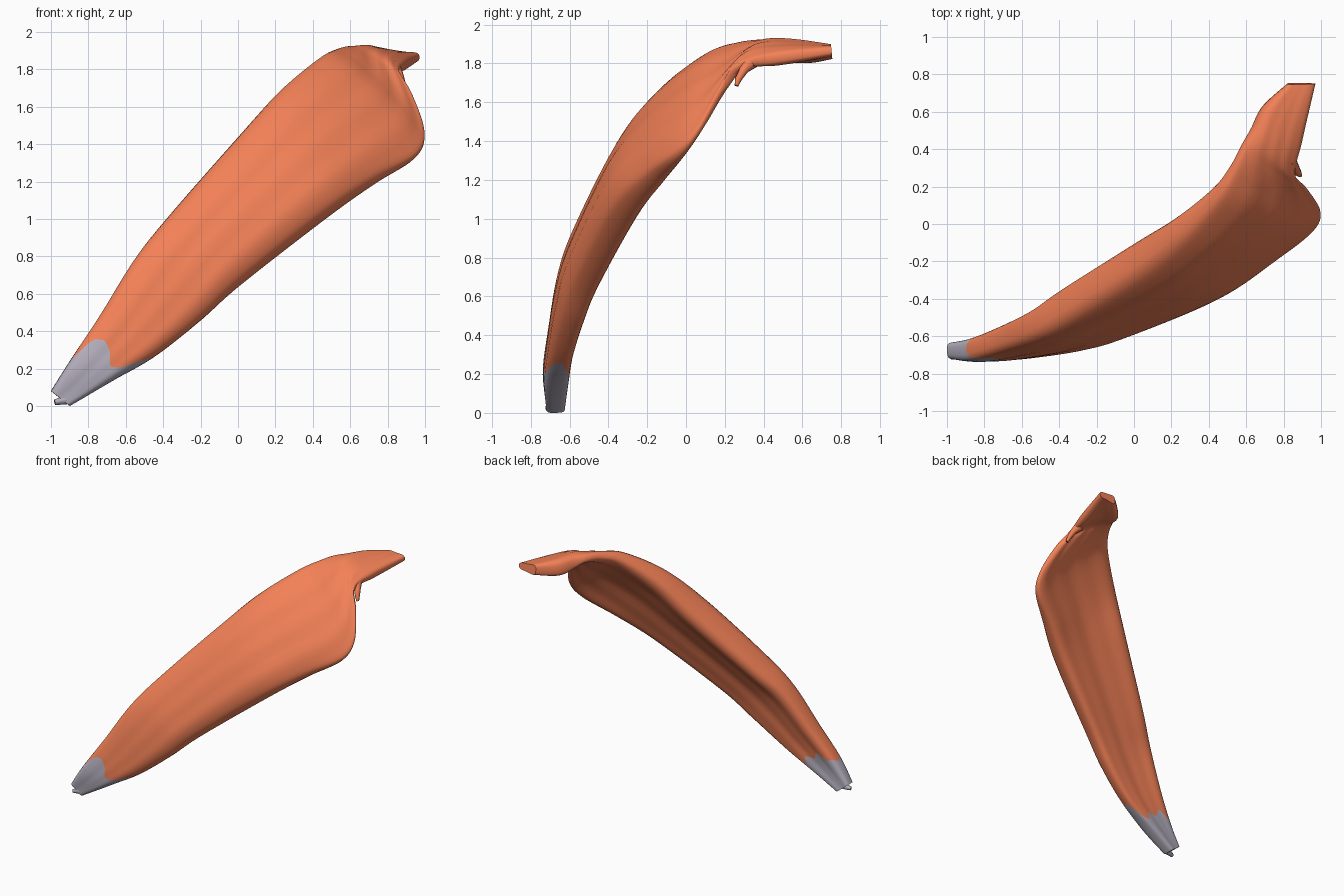
import bpy, bmesh, math
from mathutils import Vector

if "Cube" in bpy.data.objects:
    bpy.data.objects.remove(bpy.data.objects["Cube"])

# Stations along the muscle: upper edge, lower edge, half thickness at each, forward bulge
STATIONS = [
    ((-1.00, -0.68, 0.08), (-0.90, -0.67, 0.00), 0.06, 0.07, 0.00),
    ((-0.90, -0.67, 0.24), (-0.66, -0.66, 0.14), 0.09, 0.09, 0.01),
    ((-0.74, -0.61, 0.48), (-0.44, -0.64, 0.27), 0.115, 0.09, 0.02),
    ((-0.56, -0.53, 0.77), (-0.20, -0.59, 0.46), 0.145, 0.105, 0.03),
    ((-0.39, -0.42, 0.98), (0.02, -0.52, 0.66), 0.175, 0.12, 0.04),
    ((-0.01, -0.18, 1.41), (0.48, -0.33, 1.02), 0.19, 0.135, 0.05),
    ((0.21, -0.03, 1.66), (0.74, -0.17, 1.20), 0.155, 0.11, 0.05),
    ((0.42, 0.16, 1.84), (0.95, -0.03, 1.33), 0.105, 0.06, 0.05),
    ((0.52, 0.30, 1.895), (0.995, 0.07, 1.46), 0.075, 0.035, 0.04),
    ((0.58, 0.42, 1.905), (0.93, 0.18, 1.66), 0.07, 0.03, 0.03),
    ((0.63, 0.51, 1.885), (0.86, 0.27, 1.78), 0.08, 0.035, 0.03),
    ((0.69, 0.63, 1.86), (0.90, 0.45, 1.82), 0.095, 0.055, 0.015),
    ((0.82, 0.75, 1.86), (0.97, 0.75, 1.865), 0.06, 0.035, 0.00),
]
FLAT = [list(a) + list(b) + [ta, tb, g] for a, b, ta, tb, g in STATIONS]
SUB, RING, SEAM = 7, 44, 9
ROWS = (len(FLAT) - 1) * SUB + 1


def spline(row):
    """Catmull-Rom sample of every station value."""
    i = min(int(row // SUB), len(FLAT) - 2)
    t = row / SUB - i
    p0, p1 = FLAT[max(i - 1, 0)], FLAT[i]
    p2, p3 = FLAT[i + 1], FLAT[min(i + 2, len(FLAT) - 1)]
    return [0.5 * (2 * b + (c - a) * t + (2 * a - 5 * b + 4 * c - d) * t * t
                   + (3 * b - a - 3 * c + d) * t ** 3)
            for a, b, c, d in zip(p0, p1, p2, p3)]


def edges(row):
    s = spline(max(0, min(ROWS - 1, row)))
    return Vector(s[:3]), Vector(s[3:6]), s[6:]


def point(row, k):
    """Point k of the rounded cross-section, convex in front, hollow behind."""
    a, b, (ta, tb, bulge) = edges(row)
    a0, b0, _ = edges(row - 3)
    a1, b1, _ = edges(row + 3)
    n = (b - a).cross((a1 + b1) - (a0 + b0)).normalized()
    ang = math.tau * k / RING
    u = 0.5 - 0.5 * math.cos(ang)
    side = math.copysign(abs(math.sin(ang)) ** 0.65, math.sin(ang))
    half = (ta + (tb - ta) * u) * (1 - 0.33 * math.sin(math.pi * u))
    fibre = 0.004 * math.sin(23 * u + 0.05 * row) * math.sin(math.pi * row / ROWS)
    return a.lerp(b, u) + n * (bulge * math.sin(math.pi * u) + half * side + fibre)


# Ragged tendon seam: row shift at points spread evenly round the section
SHIFT = (-2, -1, 2, 2.5, 1.5, -0.5, 0, 3, 4.5, 1, -1, 1.5, 0, 1.5, -1, -1)


def shifted(row, k):
    f = k / RING * len(SHIFT)
    i = int(f)
    s = SHIFT[i] + (SHIFT[(i + 1) % len(SHIFT)] - SHIFT[i]) * (f - i)
    w = row / SEAM if row < SEAM else max(0, 1 - (row - SEAM) / 14)
    return row + s * w


GRID = [[point(shifted(r, k), k) for k in range(RING)] for r in range(ROWS)]


def material(name, rgb):
    m = bpy.data.materials.new(name)
    m.diffuse_color = (*rgb, 1)
    m.use_nodes = True
    m.node_tree.nodes["Principled BSDF"].inputs["Base Color"].default_value = m.diffuse_color
    return m


def strip(name, mat, first, last, cap):
    """Skin the section rings first..last and close the ring at cap."""
    bm = bmesh.new()
    vs = [[bm.verts.new(p) for p in ring] for ring in GRID[first:last + 1]]
    for lo, hi in zip(vs, vs[1:]):
        for k in range(RING):
            j = (k + 1) % RING
            bm.faces.new((lo[k], lo[j], hi[j], hi[k]))
    bm.faces.new(vs[cap])
    bmesh.ops.recalc_face_normals(bm, faces=bm.faces)
    me = bpy.data.meshes.new(name)
    bm.to_mesh(me)
    bm.free()
    me.materials.append(mat)
    for p in me.polygons:
        p.use_smooth = len(p.vertices) == 4
    bpy.context.collection.objects.link(bpy.data.objects.new(name, me))


def strand(name, mat, path):
    """Small tapered strand along a path of (point, radius)."""
    cu = bpy.data.curves.new(name, 'CURVE')
    cu.dimensions = '3D'
    cu.bevel_depth = 1
    cu.bevel_resolution = 2
    cu.use_fill_caps = True
    sp = cu.splines.new('POLY')
    sp.points.add(len(path) - 1)
    for p, (co, r) in zip(sp.points, path):
        p.co = (*co, 1)
        p.radius = r
    sp.use_smooth = True
    cu.materials.append(mat)
    bpy.context.collection.objects.link(bpy.data.objects.new(name, cu))


red = material("muscle_red", (0.90, 0.22, 0.095))
grey = material("tendon_grey", (0.45, 0.42, 0.50))

# Muscle belly and its lower tendon
strip("muscle_belly", red, SEAM, ROWS - 1, -1)
strip("lower_tendon", grey, 0, SEAM, 0)

# Torn strand in the notch, and the frayed tip of the tendon
strand("notch_strand", red, [((0.83, 0.34, 1.81), 0.04), ((0.86, 0.30, 1.77), 0.025),
                             ((0.88, 0.27, 1.72), 0.018), ((0.89, 0.26, 1.685), 0.010)])
strand("tendon_tip", grey, [((-0.88, -0.69, 0.05), 0.03), ((-0.93, -0.70, 0.03), 0.024),
                            ((-0.98, -0.71, 0.02), 0.014)])
